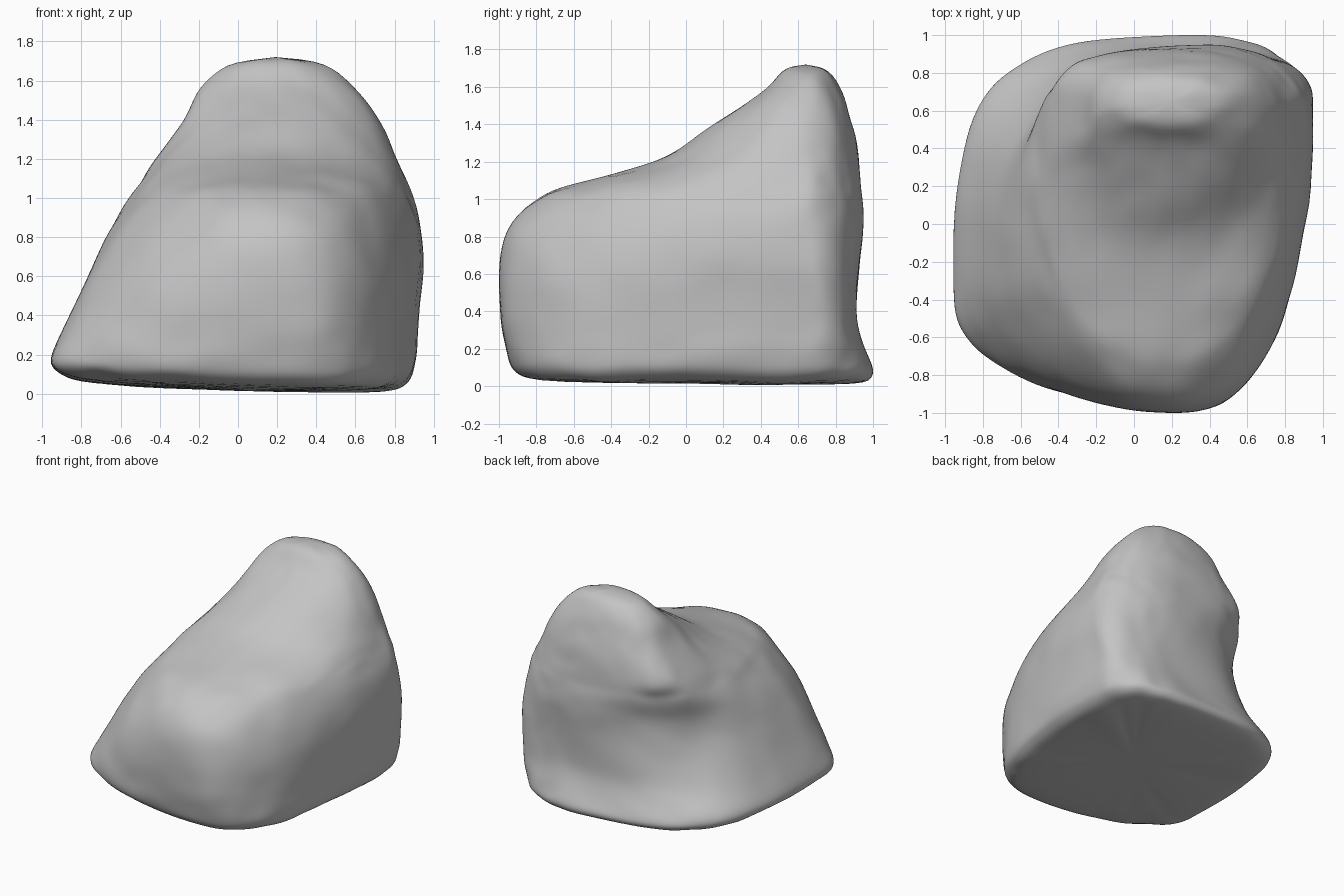
import bpy
import bmesh
from math import cos, sin, tau
from mathutils import Vector, noise

default_cube = bpy.data.objects.get("Cube")
if default_cube:
    bpy.data.objects.remove(default_cube, do_unlink=True)

SEGMENTS = 64

# Horizontal slices: height, right x, left x, front y, back y,
# then x of front tip, x of back tip, y of right bulge, y of left bulge,
# and the squareness of the back right corner
SLICES = [
    (.01, -.78, .78, -.84, .95, .28, .2, -.3, .5, 3.2),
    (.07, -.92, .87, -.92, 1, .28, .25, -.3, .55, 3.3),
    (.17, -.96, .9, -.95, .97, .28, .25, -.3, .6, 3.2),
    (.35, -.88, .92, -.98, .91, .28, .3, -.25, .65, 2.7),
    (.62, -.76, .95, -1, .92, .25, .3, -.12, .62, 2.2),
    (.85, -.64, .93, -.95, .94, .2, .3, .1, .6, 2.1),
    (1, -.55, .89, -.81, .94, .16, .3, .28, .6, 2.6),
    (1.08, -.5, .86, -.6, .93, .15, .3, .34, .6, 3),
    (1.2, -.42, .81, -.15, .92, .15, .25, .42, .6, 3.8),
    (1.4, -.27, .72, .16, .88, .2, .25, .52, .62, 3.6),
    (1.56, -.19, .61, .41, .83, .2, .22, .6, .64, 3),
    (1.69, -.05, .43, .53, .75, .18, .2, .64, .64, 2.2),
]


def blend_slices(rows, steps):
    """Catmull-Rom blend between neighbouring slices."""
    result = []
    for i in range(len(rows) - 1):
        around = [rows[max(i - 1, 0)], rows[i], rows[i + 1], rows[min(i + 2, len(rows) - 1)]]
        for s in range(steps):
            t = s / steps
            result.append([
                b + t / 2 * (c - a + t * (2 * a - 5 * b + 4 * c - d + t * (3 * (b - c) + d - a)))
                for a, b, c, d in zip(*around)])
    return result + [list(rows[-1])]


def slice_point(row, angle):
    """Point on an outline made of four rounded quarters."""
    z, right, left, front, back, front_x, back_x, right_y, left_y, corner = row
    u, v = cos(angle), sin(angle)
    rise = min(z / .9, 1)
    if v < 0:
        power = 2.6 - .6 * rise
    else:
        power = corner if u < 0 else 2.9 - .6 * rise
    pu, pv = abs(u) ** (2 / power), abs(v) ** (2 / power)
    tip_x = back_x if v > 0 else front_x
    side_y = left_y if u > 0 else right_y
    x = tip_x + ((left if u > 0 else right) - tip_x) * pu
    y = side_y + ((back if v > 0 else front) - side_y) * pv
    # Underside lifts slightly on the right and front
    lift = .04 * max(0, .3 - x) + .015 * max(0, .5 - y)
    return Vector((x, y, z + lift * max(0, 1 - z / .2)))


# Boulder body: loft the slices and close both ends
bm = bmesh.new()
rings = [[bm.verts.new(slice_point(row, tau * k / SEGMENTS)) for k in range(SEGMENTS)]
         for row in blend_slices(SLICES, 3)]
for lower, upper in zip(rings, rings[1:]):
    for k in range(SEGMENTS):
        n = (k + 1) % SEGMENTS
        bm.faces.new((lower[k], lower[n], upper[n], upper[k]))
for ring, height in ((rings[0], .01), (rings[-1], 1.73)):
    middle = sum((v.co for v in ring), Vector()) / SEGMENTS
    middle.z = height
    centre = bm.verts.new(middle)
    for k in range(SEGMENTS):
        bm.faces.new((ring[k], ring[(k + 1) % SEGMENTS], centre))
bmesh.ops.recalc_face_normals(bm, faces=bm.faces)

# Even out the loft, then add weathered ripples
bmesh.ops.smooth_vert(bm, verts=bm.verts, factor=.5, use_axis_x=True, use_axis_y=True, use_axis_z=True)
bm.normal_update()
for v in bm.verts:
    p = v.co
    ripple = noise.noise(Vector((p.x * 2, p.y * 4.5, p.z * 3)))
    grain = noise.noise(p * 8)
    v.co = p + v.normal * (.004 + .016 * ripple + .01 * grain)
    v.co.z = max(v.co.z, 0)

mesh = bpy.data.meshes.new("boulder")
bm.to_mesh(mesh)
bm.free()
boulder = bpy.data.objects.new("boulder", mesh)
bpy.context.collection.objects.link(boulder)

# Plain grey stone
stone = bpy.data.materials.new("grey_stone")
stone.use_nodes = True
colour = (.55, .55, .55, 1)
stone.diffuse_color = colour
stone.node_tree.nodes["Principled BSDF"].inputs["Base Color"].default_value = colour
mesh.materials.append(stone)

# Smooth surface
bpy.context.view_layer.objects.active = boulder
boulder.select_set(True)
bpy.ops.object.shade_smooth()
smoothing = boulder.modifiers.new("smoothing", "SUBSURF")
smoothing.levels = smoothing.render_levels = 1
